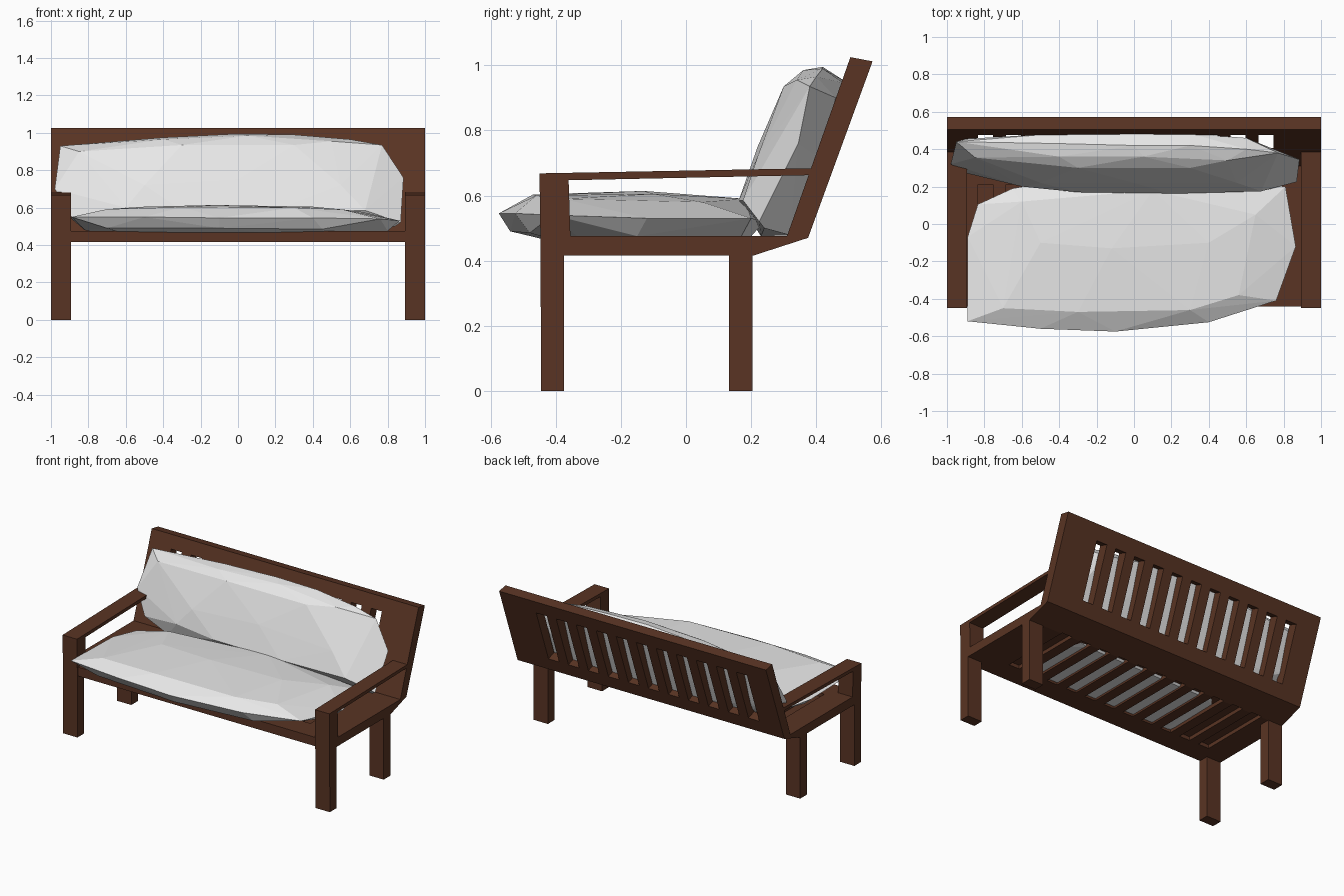
import bpy, bmesh, math
from mathutils import Matrix, Vector


def material(name, rgb):
    m = bpy.data.materials.new(name)
    m.diffuse_color = (*rgb, 1)
    return m


wood = material("brown wood", (0.10, 0.034, 0.017))
fabric = material("off white fabric", (0.8, 0.8, 0.8))


def finish(name, bm, mat):
    bmesh.ops.recalc_face_normals(bm, faces=bm.faces[:])
    me = bpy.data.meshes.new(name)
    bm.to_mesh(me)
    bm.free()
    ob = bpy.data.objects.new(name, me)
    bpy.context.collection.objects.link(ob)
    me.materials.append(mat)
    return ob


def extrude_x(name, profile, x0, x1):
    """Side profile (y, z) extruded along x."""
    bm = bmesh.new()
    f = bm.faces.new([bm.verts.new((x0, y, z)) for y, z in profile])
    ext = bmesh.ops.extrude_face_region(bm, geom=[f])
    verts = [v for v in ext["geom"] if isinstance(v, bmesh.types.BMVert)]
    bmesh.ops.translate(bm, vec=(x1 - x0, 0, 0), verts=verts)
    return finish(name, bm, wood)


def cushion(name, points):
    """Faceted cushion: convex hull of a few guide points."""
    bm = bmesh.new()
    for p in points:
        bm.verts.new(p)
    bmesh.ops.convex_hull(bm, input=bm.verts[:])
    bmesh.ops.delete(bm, geom=[v for v in bm.verts if not v.link_faces], context="VERTS")
    return finish(name, bm, fabric)


# Seat and leaning back in one profile
frame = extrude_x("seat_and_back", [
    (-0.44, 0.415), (0.205, 0.415), (0.375, 0.47), (0.573, 1.012),
    (0.505, 1.025), (0.31, 0.475), (-0.44, 0.475)], -1, 1)

# Slots: through the back, recessed on both sides of the seat
lean = math.atan2(0.195, 0.55)
bm = bmesh.new()
for i in range(11):
    x = -0.794 + 0.15 * i
    for loc, size, rot in (
            ((x, 0.442, 0.749), (0.08, 0.2, 0.384), -lean),
            ((x, -0.04, 0.48), (0.08, 0.5, 0.06), 0),
            ((x, -0.04, 0.41), (0.08, 0.5, 0.06), 0)):
        m = Matrix.Translation(loc) @ Matrix.Rotation(rot, 4, "X") @ Matrix.Diagonal((*size, 1))
        bmesh.ops.create_cube(bm, size=1, matrix=m)
cutter = finish("slot_cutter", bm, wood)
cutter.hide_render = True
mod = frame.modifiers.new("slots", "BOOLEAN")
mod.operation = "DIFFERENCE"
mod.solver = "EXACT"
mod.object = cutter
bpy.context.view_layer.objects.active = frame
bpy.ops.object.modifier_apply(modifier=mod.name)
bpy.data.objects.remove(cutter)

# Legs and armrests on both sides
for side, s in (("left", -1), ("right", 1)):
    a, b = s * 0.892, s * 1.0
    extrude_x(side + "_front_leg", [
        (-0.445, 0), (-0.375, 0), (-0.375, 0.415), (-0.355, 0.475),
        (-0.361, 0.66), (-0.45, 0.668), (-0.447, 0.45)], a, b)
    extrude_x(side + "_rear_leg", [(0.132, 0), (0.205, 0), (0.205, 0.42), (0.132, 0.42)], a, b)
    extrude_x(side + "_armrest", [
        (-0.45, 0.645), (0.40, 0.663), (0.40, 0.684), (-0.45, 0.668)], a, b)

# Seat cushion
cushion("seat_cushion", [
    # outer rim
    (-0.89, -0.52, 0.55), (-0.5, -0.56, 0.55), (-0.1, -0.575, 0.545), (0.4, -0.525, 0.545),
    (0.76, -0.41, 0.54), (0.865, -0.12, 0.53), (0.81, 0.2, 0.53), (0.4, 0.24, 0.52),
    (-0.4, 0.235, 0.52), (-0.65, 0.19, 0.53), (-0.835, 0.105, 0.53), (-0.89, -0.07, 0.54),
    # top
    (-0.7, -0.45, 0.592), (-0.3, -0.47, 0.603), (0.3, -0.46, 0.6), (0.56, -0.38, 0.59),
    (-0.12, -0.13, 0.614), (-0.5, -0.1, 0.605), (0.4, -0.1, 0.605), (0.65, 0.05, 0.58),
    (-0.6, 0.12, 0.582), (0.1, 0.18, 0.59),
    # underside
    (-0.7, -0.5, 0.49), (-0.1, -0.54, 0.49), (0.45, -0.48, 0.485), (0.8, -0.15, 0.475),
    (-0.82, -0.1, 0.48), (-0.5, -0.28, 0.428), (0.5, -0.28, 0.428), (-0.45, 0.15, 0.428),
    (0.5, 0.16, 0.428), (0.72, 0.17, 0.475)])

# Back cushion
cushion("back_cushion", [
    # top edge
    (-0.95, 0.44, 0.93), (-0.4, 0.43, 0.975), (0, 0.42, 0.995), (0.3, 0.42, 0.99),
    (0.6, 0.40, 0.965), (0.77, 0.38, 0.935), (-0.4, 0.36, 0.965), (0.05, 0.36, 0.985),
    (0.5, 0.34, 0.955),
    # front
    (-0.85, 0.355, 0.9), (-0.3, 0.3, 0.935), (0.3, 0.3, 0.935), (-0.5, 0.22, 0.72),
    (0, 0.22, 0.75), (0.55, 0.22, 0.72), (-0.6, 0.20, 0.6), (-0.3, 0.17, 0.585),
    (0.2, 0.162, 0.585), (0.68, 0.175, 0.585),
    # ends
    (-0.98, 0.32, 0.7), (-0.89, 0.27, 0.55), (0.885, 0.345, 0.76), (0.87, 0.225, 0.52),
    # bottom
    (-0.7, 0.25, 0.485), (0, 0.23, 0.475), (0.84, 0.24, 0.5), (-0.5, 0.315, 0.478),
    (0.7, 0.32, 0.478),
    # rear, pressed a little into the slots
    (-0.9, 0.455, 0.9), (-0.4, 0.485, 0.94), (0.0, 0.49, 0.95), (0.3, 0.485, 0.945),
    (0.6, 0.46, 0.9), (0.72, 0.40, 0.72), (-0.85, 0.385, 0.65), (-0.3, 0.41, 0.7),
    (0.4, 0.41, 0.7), (-0.3, 0.36, 0.56), (0.5, 0.36, 0.56)])
